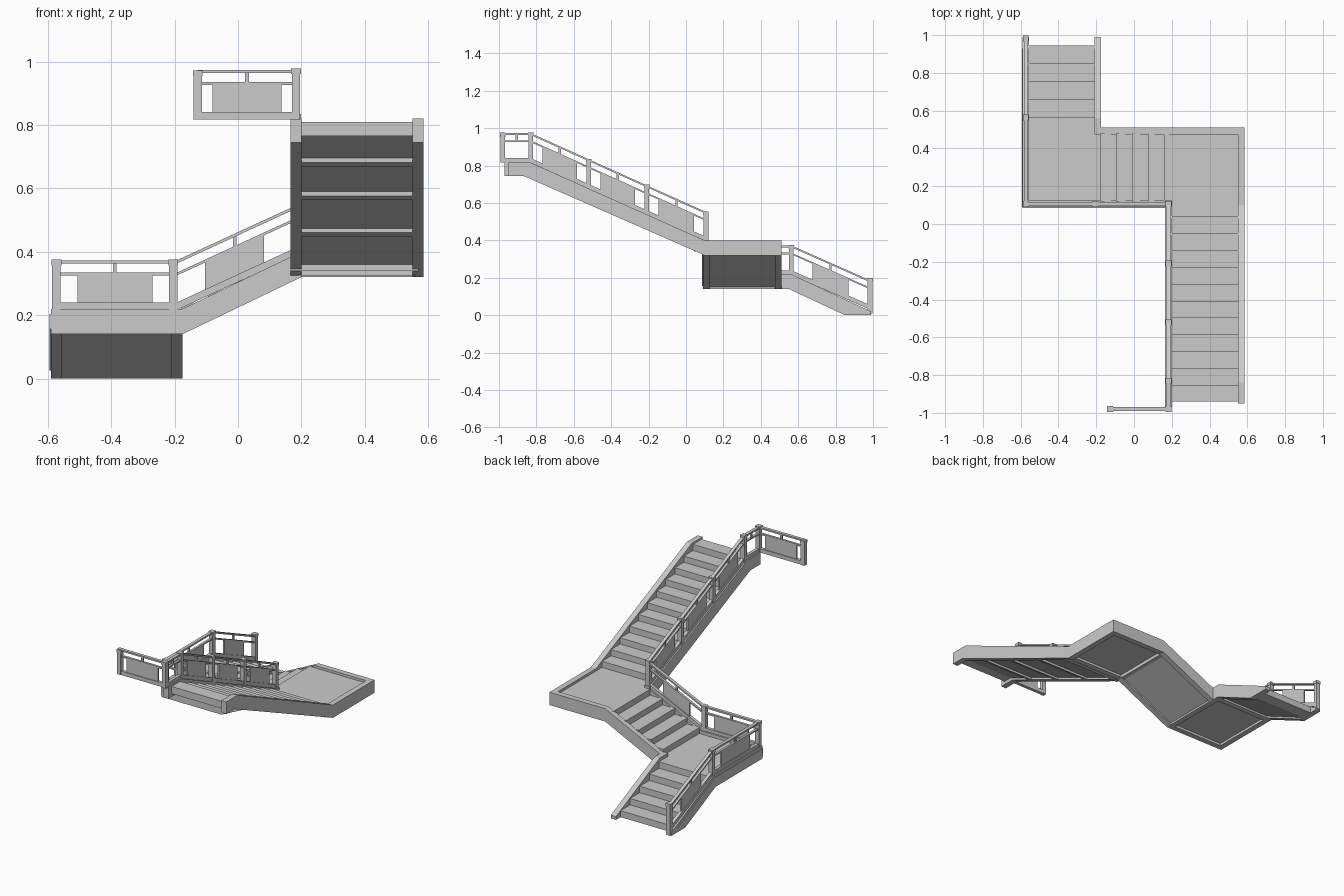
import bpy, bmesh
from mathutils import Vector

cube = bpy.data.objects.get("Cube")
if cube:
    bpy.data.objects.remove(cube, do_unlink=True)

GREY = (0.6, 0.6, 0.6, 1.0)
mat = bpy.data.materials.new("light_grey")
mat.use_nodes = True
mat.diffuse_color = GREY
mat.node_tree.nodes["Principled BSDF"].inputs["Base Color"].default_value = GREY


def loft(name, ring_a, ring_b):
    """Closed solid between two matching outlines."""
    bm = bmesh.new()
    a = [bm.verts.new(p) for p in ring_a]
    b = [bm.verts.new(p) for p in ring_b]
    bm.faces.new(a)
    bm.faces.new(b[::-1])
    for i in range(len(a)):
        j = (i + 1) % len(a)
        bm.faces.new((a[j], a[i], b[i], b[j]))
    bmesh.ops.recalc_face_normals(bm, faces=bm.faces)
    mesh = bpy.data.meshes.new(name)
    bm.to_mesh(mesh)
    bm.free()
    mesh.materials.append(mat)
    obj = bpy.data.objects.new(name, mesh)
    bpy.context.collection.objects.link(obj)
    return obj


def prism(name, along, profile, lo, hi):
    """Extrude a (run, z) profile sideways; along is the run axis."""
    def place(s):
        return [(u, s, z) if along == "x" else (s, u, z) for u, z in profile]
    return loft(name, place(lo), place(hi))


def box(name, x0, x1, y0, y1, z0, z1):
    return prism(name, "x", [(x0, z0), (x1, z0), (x1, z1), (x0, z1)], y0, y1)


def bar(name, a, b, width, z0, z1):
    """Straight bar with upright ends, z0..z1 above the line a-b."""
    a, b = Vector(a), Vector(b)
    d = b - a
    side = Vector((-d.y, d.x, 0)).normalized() * width / 2
    up0, up1 = Vector((0, 0, z0)), Vector((0, 0, z1))
    def ring(p):
        return [p - side + up0, p + side + up0, p + side + up1, p - side + up1]
    return loft(name, ring(a), ring(b))


def stringer(name, along, top, bottom, lo, hi):
    return prism(name, along, top + bottom[::-1], lo, hi)


def fascia(name, along, top, bottom, lo, hi):
    """Raised band on the outer face of a stringer."""
    prism(name, along, [(u, z - 0.017) for u, z in top]
          + [(u, z + 0.016) for u, z in bottom[::-1]], lo, hi)


def flight(name, along, start, run, count, z0, rise, end, underside, lo, hi):
    """Stepped top closed by a sloping soffit."""
    pts = []
    for i in range(count):
        pts += [(start + i * run, z0 + i * rise), (start + i * run, z0 + (i + 1) * rise)]
    pts.append((end, z0 + count * rise))
    prism(name, along, pts + underside, lo, hi)


def post(x, y, z0, z1):
    h, c = 0.013, 0.0155
    box("railing_post", x - h, x + h, y - h, y + h, z0, z1 - 0.015)
    box("post_cap", x - c, x + c, y - c, y + c, z1 - 0.018, z1)


def railing(a, b, inset=0.2):
    bar("bottom_rail", a, b, 0.02, -0.004, 0.02)
    bar("middle_rail", a, b, 0.014, 0.105, 0.114)
    bar("top_rail", a, b, 0.02, 0.143, 0.153)
    a, b = Vector(a), Vector(b)
    mid, half = (a + b) / 2, (b - a).normalized() * 0.006
    bar("rail_spacer", mid - half, mid + half, 0.01, 0.11, 0.147)
    if inset:
        bar("infill_panel", a.lerp(b, inset), a.lerp(b, 1 - inset), 0.01, 0.018, 0.108)


# Lower flight, rising towards the front
low_top = [(0.99, 0.02), (0.56, 0.22), (0.09, 0.22)]
low_bot = [(0.99, 0), (0.85, 0), (0.55, 0.14), (0.09, 0.14)]
stringer("lower_outer_stringer", "y", low_top, low_bot, -0.59, -0.555)
fascia("lower_fascia", "y", [(0.93, 0.048)] + low_top[1:],
       [(0.83, 0.009)] + low_bot[2:], -0.594, -0.59)
stringer("lower_inner_stringer", "y", low_top[:2] + [(0.475, 0.22)],
         low_bot[:3] + [(0.475, 0.14)], -0.21, -0.175)
flight("lower_steps", "y", 0.945, -0.0947, 5, 0, 0.04, 0.5,
       [(0.5, 0.152), (0.55, 0.152), (0.84, 0.015), (0.87, 0)], -0.56, -0.2)

# Middle flight, rising towards +x
mid_top = [(-0.59, 0.22), (-0.175, 0.22), (0.2, 0.4)]
mid_bot = [(-0.59, 0.14), (-0.175, 0.14), (0.2, 0.32)]
stringer("middle_front_stringer", "x", mid_top, mid_bot, 0.09, 0.125)
fascia("middle_fascia", "x", mid_top[:2] + [(0.165, 0.383)],
       mid_bot[:2] + [(0.165, 0.303)], 0.086, 0.09)
stringer("middle_back_stringer", "x",
         [(-0.21, 0.22)] + mid_top[1:] + [(0.585, 0.4)],
         [(-0.21, 0.14)] + mid_bot[1:] + [(0.585, 0.32)], 0.475, 0.51)
flight("middle_steps", "x", -0.18, 0.085, 5, 0.2, 0.037, 0.2,
       [(0.2, 0.332), (-0.175, 0.152), (-0.18, 0.152)], 0.12, 0.48)

# Upper flight, rising towards the front
up_top = [(0.1, 0.4), (-0.84, 0.82)]
up_bot = [(0.1, 0.32), (-0.87, 0.745)]
stringer("upper_outer_stringer", "y", [(0.51, 0.4)] + up_top + [(-0.95, 0.82)],
         [(0.51, 0.32)] + up_bot + [(-0.95, 0.745)], 0.55, 0.585)
stringer("upper_inner_stringer", "y", [(0.125, 0.4)] + up_top + [(-0.97, 0.82)],
         [(0.125, 0.32)] + up_bot + [(-0.97, 0.745)], 0.165, 0.2)
flight("upper_steps", "y", 0.042, -0.0897, 11, 0.385, 0.0386, -0.94,
       [(-0.94, 0.765), (-0.885, 0.765), (0.1, 0.334), (0.1, 0.385)], 0.19, 0.56)
for y in (-0.695, -0.455, -0.19):
    z = 0.32 + (0.1 - y) * 0.438
    prism("soffit_rib", "y", [(y, z), (y - 0.03, z + 0.013),
                              (y - 0.03, z + 0.03), (y, z + 0.017)], 0.19, 0.56)

# Landings with edge beams beneath
box("lower_landing", -0.57, -0.18, 0.11, 0.52, 0.155, 0.2)
box("lower_landing_beam", -0.21, -0.175, 0.1, 0.5, 0.14, 0.17)
box("lower_landing_back_beam", -0.57, -0.2, 0.515, 0.55, 0.14, 0.17)
box("upper_landing", 0.165, 0.57, 0.042, 0.49, 0.34, 0.385)
box("upper_landing_beam", 0.19, 0.56, 0.085, 0.12, 0.325, 0.35)
box("upper_landing_side_beam", 0.165, 0.2, 0.1, 0.5, 0.32, 0.35)

# Railings: posts follow the open side from bottom to top
XL, XR, YF = -0.573, 0.183, 0.106
for p in [(XL, 0.983, 0.01, 0.2), (XL, 0.563, 0.2, 0.375), (XL, YF, 0.2, 0.375),
          (-0.204, YF, 0.2, 0.375), (XR, YF, 0.38, 0.555), (XR, -0.21, 0.52, 0.7),
          (XR, -0.52, 0.66, 0.835), (XR, -0.83, 0.8, 0.978),
          (XR, -0.98, 0.815, 0.978), (-0.127, -0.98, 0.817, 0.972)]:
    post(*p)

railing((XL, 0.983, 0.034), (XL, 0.563, 0.22), 0.27)
railing((XL, 0.563, 0.22), (XL, YF, 0.22), 0.19)
railing((XL, YF, 0.22), (-0.204, YF, 0.22), 0.18)
railing((-0.204, YF, 0.215), (XR, YF, 0.393), 0.26)
rise = (0.82 - 0.402) / 0.93
for y0, y1 in [(YF, -0.21), (-0.21, -0.52), (-0.52, -0.83)]:
    railing((XR, y0, 0.402 + (0.1 - y0) * rise), (XR, y1, 0.402 + (0.1 - y1) * rise))
railing((XR, -0.83, 0.82), (XR, -0.98, 0.82), 0)
railing((XR, -0.98, 0.821), (-0.127, -0.98, 0.821), 0.15)
